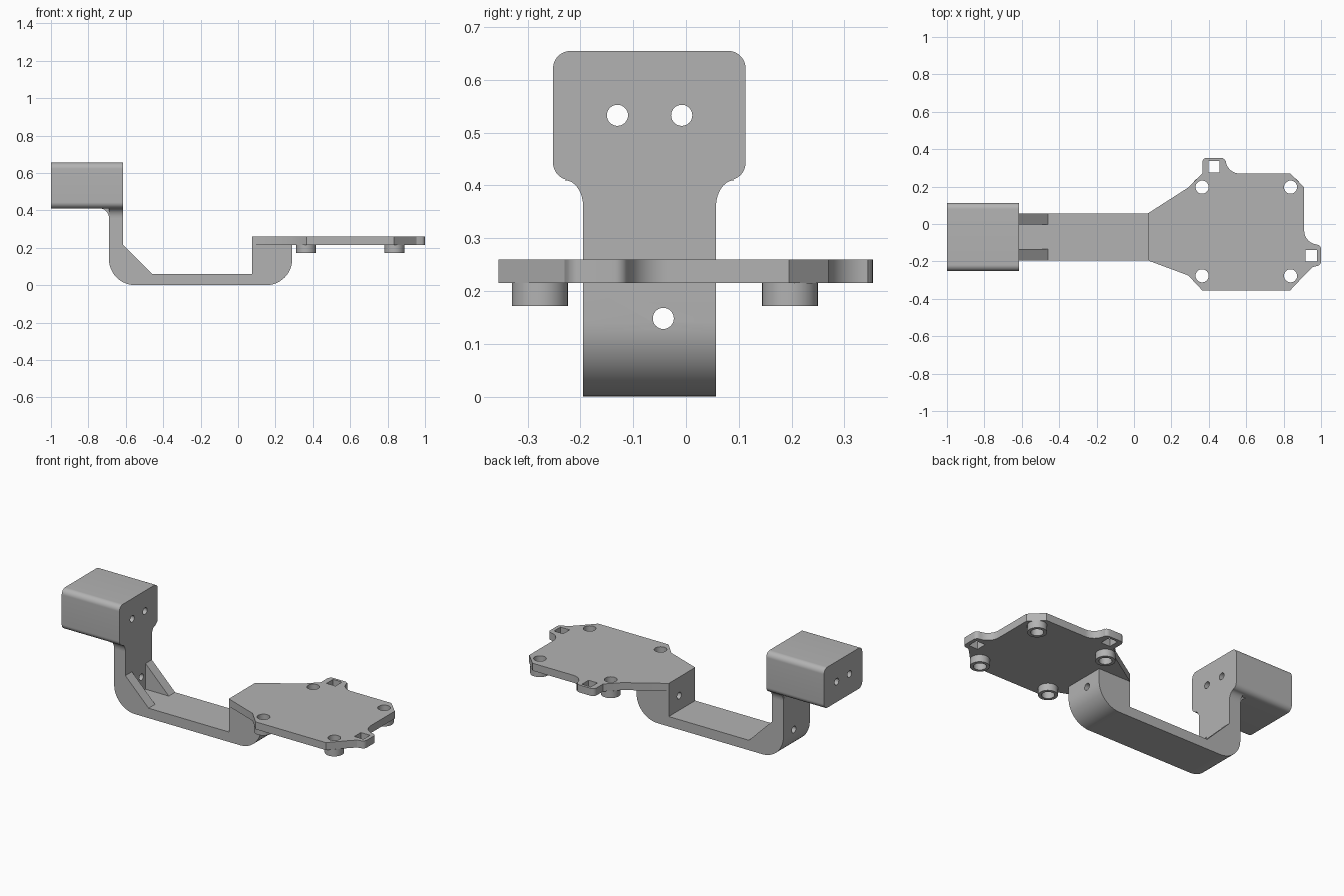
import bpy, bmesh
from math import cos, sin, radians

cube = bpy.data.objects.get("Cube")
if cube:
    bpy.data.objects.remove(cube, do_unlink=True)

grey = bpy.data.materials.new("matte grey")
grey.use_nodes = True
GREY = (0.45, 0.45, 0.45, 1)
grey.diffuse_color = GREY
grey.node_tree.nodes["Principled BSDF"].inputs["Base Color"].default_value = GREY


def arc(u, v, r, start, end, steps=12):
    """Points along an arc, angles in degrees."""
    angles = [radians(start + (end - start) * i / steps) for i in range(steps + 1)]
    return [(u + r * cos(a), v + r * sin(a)) for a in angles]


def extrude(name, outline, axis, low, high):
    """Prism of a 2D outline along x (y, z), y (x, z) or z (x, y)."""
    place = {"x": lambda u, v, w: (w, u, v),
             "y": lambda u, v, w: (u, w, v),
             "z": lambda u, v, w: (u, v, w)}[axis]
    bm = bmesh.new()
    base = bm.faces.new([bm.verts.new(place(u, v, low)) for u, v in outline])
    grown = bmesh.ops.extrude_face_region(bm, geom=[base])["geom"]
    moved = [g for g in grown if isinstance(g, bmesh.types.BMVert)]
    bmesh.ops.translate(bm, verts=moved, vec=place(0, 0, high - low))
    bmesh.ops.recalc_face_normals(bm, faces=bm.faces)
    mesh = bpy.data.meshes.new(name)
    bm.to_mesh(mesh)
    bm.free()
    obj = bpy.data.objects.new(name, mesh)
    bpy.context.collection.objects.link(obj)
    mesh.materials.append(grey)
    return obj


def box(u0, u1, v0, v1):
    return [(u0, v0), (u1, v0), (u1, v1), (u0, v1)]


def circle(u, v, r):
    return arc(u, v, r, 0, 360, 32)[:-1]


def drill(obj, outlines, axis, low, high):
    """Cut prisms through an object."""
    for outline in outlines:
        cutter = extrude("cutter", outline, axis, low, high)
        cutter.hide_render = True
        mod = obj.modifiers.new("hole", "BOOLEAN")
        mod.operation, mod.solver, mod.object = "DIFFERENCE", "EXACT", cutter
        bpy.context.view_layer.objects.active = obj
        bpy.ops.object.modifier_apply(modifier=mod.name)
        bpy.data.objects.remove(cutter, do_unlink=True)


ARM_Y0, ARM_Y1 = -0.195, 0.057
MID_Y = (ARM_Y0 + ARM_Y1) / 2
WALL_X0, WALL_X1 = -0.69, -0.615
HEAD_Z0, HEAD_Z1 = 0.41, 0.655
PLATE_Z0, PLATE_Z1 = 0.215, 0.26
FLOOR = 0.06
parts = []

# Arm: upright wall, floor and rounded solid end under the plate
arm_profile = ([(WALL_X1, HEAD_Z0)]
               + arc(WALL_X0 - 0.05, HEAD_Z0 - 0.05, 0.05, 90, 0)
               + arc(WALL_X0 + 0.14, 0.14, 0.14, 180, 270)
               + arc(0.15, 0.14, 0.14, 270, 360)
               + [(0.29, PLATE_Z0), (0.075, PLATE_Z0), (0.075, FLOOR), (WALL_X1, FLOOR)])
arm = extrude("arm", arm_profile, "y", ARM_Y0, ARM_Y1)
drill(arm, [circle(-0.043, 0.148, 0.02)], "x", -0.9, 0.5)
parts.append(arm)

# Corner gussets between wall and floor
brace = [(WALL_X1, FLOOR), (-0.46, FLOOR), (WALL_X1, 0.215)]
parts.append(extrude("front_gusset", brace, "y", ARM_Y0, ARM_Y0 + 0.062))
parts.append(extrude("back_gusset", brace, "y", ARM_Y1 - 0.06, ARM_Y1))

# Concave flares from the wall out to the head
for side, edge, sign in (("front", ARM_Y0, -1), ("back", ARM_Y1, 1)):
    curve = arc(0.05, HEAD_Z0 - 0.05, 0.05, 180, 90)
    curve = [(edge + sign * u * 0.7, v) for u, v in curve]
    flare = curve + [(edge, HEAD_Z0)]
    parts.append(extrude(side + "_flare", flare, "x", WALL_X0, WALL_X1))

# Head block with rounded long edges and two bolt holes
Y0, Y1, R = -0.252, 0.113, 0.033
head_outline = (arc(Y0 + R, HEAD_Z0 + R, R, 180, 270) + arc(Y1 - R, HEAD_Z0 + R, R, 270, 360)
                + arc(Y1 - R, HEAD_Z1 - R, R, 0, 90) + arc(Y0 + R, HEAD_Z1 - R, R, 90, 180))
head = extrude("head_block", head_outline, "x", -1, WALL_X1)
drill(head, [circle(y, 0.533, 0.02) for y in (-0.13, -0.008)], "x", -1.1, -0.5)
parts.append(head)

# Mounting plate with two slotted tabs
plate_outline = ([(0.075, ARM_Y0), (0.075, ARM_Y1), (0.29, 0.195), (0.365, 0.27)]
                 + arc(0.39, 0.329, 0.025, 180, 90, 6) + arc(0.465, 0.329, 0.025, 90, 0, 6)
                 + arc(0.565, 0.345, 0.075, 180, 270)
                 + [(0.835, 0.27), (0.91, 0.195)]
                 + arc(0.985, -0.035, 0.075, 180, 260)
                 + arc(0.975, -0.135, 0.025, 70, 0, 6) + arc(0.975, -0.2, 0.025, 0, -70, 6)
                 + [(0.955, -0.23), (0.91, -0.275), (0.835, -0.355),
                    (0.365, -0.355), (0.29, -0.275)])
plate = extrude("mounting_plate", plate_outline, "z", PLATE_Z0, PLATE_Z1)
spots = [(x, y) for x in (0.364, 0.837) for y in (-0.277, 0.197)]
holes = [circle(x, y, 0.035) for x, y in spots]
holes += [box(0.398, 0.458, 0.275, 0.338), box(0.917, 0.978, -0.2, -0.138)]
drill(plate, holes, "z", 0.1, 0.4)
parts.append(plate)

# Ring bosses below the plate holes
for i, (x, y) in enumerate(spots, 1):
    boss = extrude(f"boss_{i}", circle(x, y, 0.053), "z", 0.172, PLATE_Z0)
    drill(boss, [circle(x, y, 0.035)], "z", 0.1, 0.4)
    parts.append(boss)

# Smooth the rounded faces, keep edges sharp
bpy.ops.object.select_all(action="DESELECT")
for part in parts:
    part.select_set(True)
bpy.context.view_layer.objects.active = arm
bpy.ops.object.shade_smooth_by_angle(angle=radians(30))
